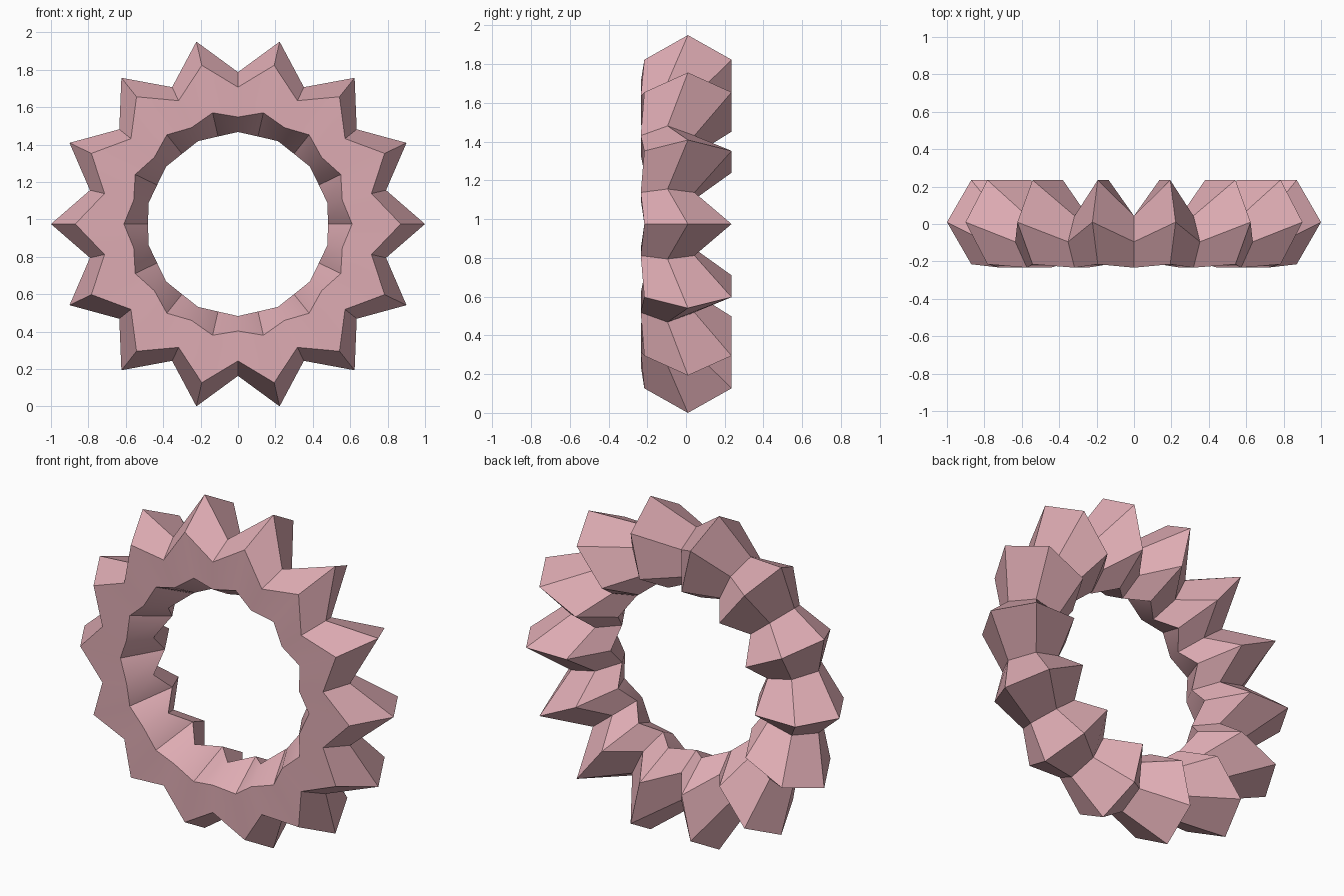
import bpy, bmesh, math

if "Cube" in bpy.data.objects:
    bpy.data.objects.remove(bpy.data.objects["Cube"])

TEETH = 14
SIDES = 6
# hexagonal section: (ring radius, depth offset, section radius)
PEAK = (0.74, 0.01, 0.26)
VALLEY = (0.652, -0.095, 0.16)
CENTRE_Z = math.cos(math.pi / TEETH)


def section(bm, angle, spec):
    """One hexagon section standing on the ring at the given angle."""
    ring, depth, size = spec
    verts = []
    for k in range(SIDES):
        a = math.tau * k / SIDES
        r = ring + size * math.cos(a)
        y = depth + size * math.sin(a)
        verts.append(bm.verts.new((r * math.cos(angle), y,
                                   CENTRE_Z + r * math.sin(angle))))
    return verts


# toothed ring: big and small sections alternate and are bridged
bm = bmesh.new()
count = TEETH * 2
loops = [section(bm, math.tau * i / count, VALLEY if i % 2 else PEAK)
         for i in range(count)]
for i in range(count):
    a, b = loops[i], loops[(i + 1) % count]
    for k in range(SIDES):
        n = (k + 1) % SIDES
        bm.faces.new((a[k], a[n], b[n], b[k]))
bmesh.ops.recalc_face_normals(bm, faces=bm.faces[:])
mesh = bpy.data.meshes.new("toothed_ring")
bm.to_mesh(mesh)
bm.free()

# single pink colour
pink = bpy.data.materials.new("dusty_pink")
pink.diffuse_color = (0.73, 0.41, 0.45, 1)
pink.use_nodes = True
pink.node_tree.nodes["Principled BSDF"].inputs["Base Color"].default_value = pink.diffuse_color
mesh.materials.append(pink)

ring = bpy.data.objects.new("toothed_ring", mesh)
bpy.context.collection.objects.link(ring)
bpy.context.view_layer.objects.active = ring
ring.select_set(True)
bpy.ops.object.shade_smooth_by_angle(angle=math.radians(30))
